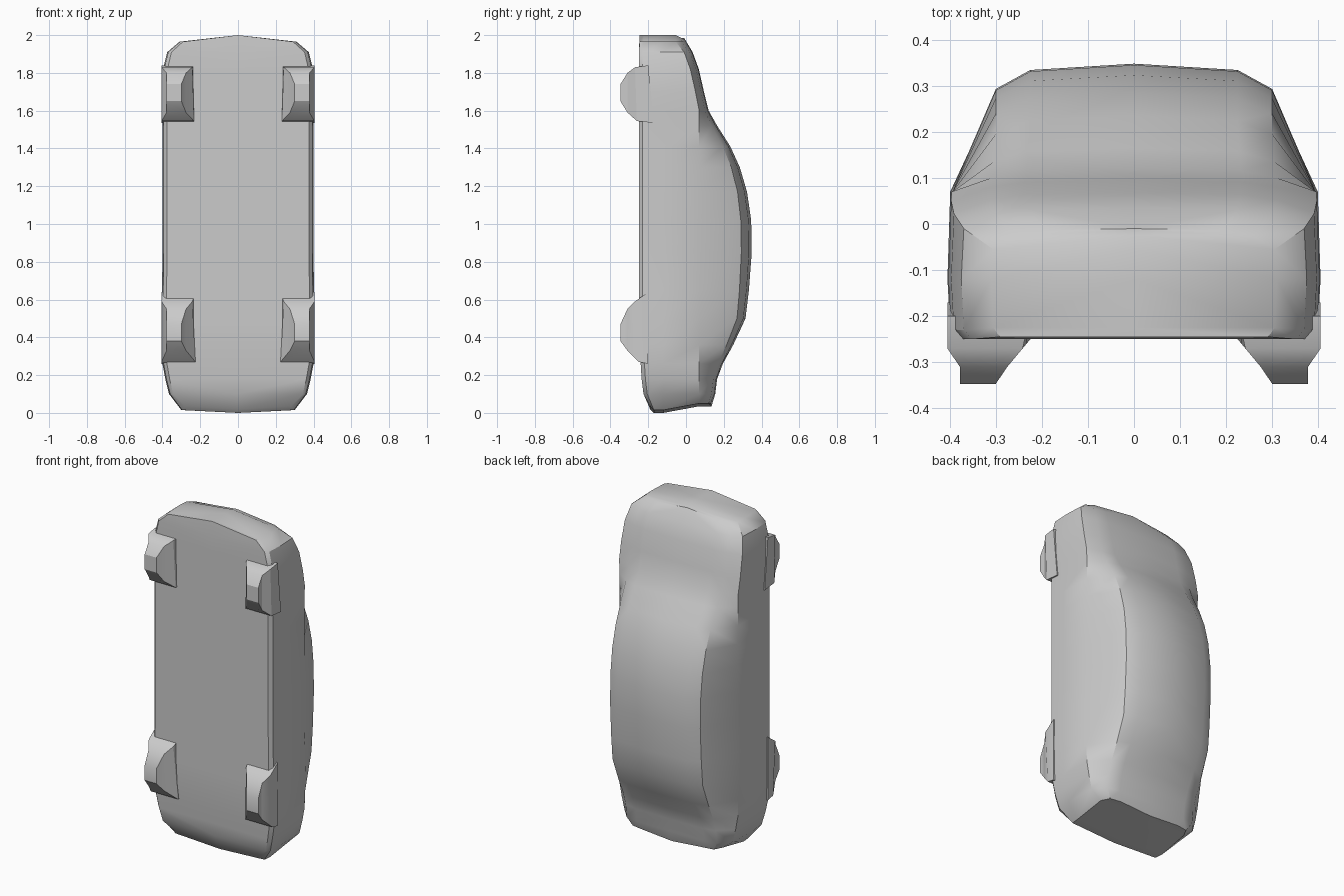
import bpy, bmesh, math

if "Cube" in bpy.data.objects:
    bpy.data.objects.remove(bpy.data.objects["Cube"])

grey = bpy.data.materials.new("body grey")
grey.diffuse_color = (0.6, 0.6, 0.6, 1)
grey.use_nodes = True
grey.node_tree.nodes["Principled BSDF"].inputs["Base Color"].default_value = grey.diffuse_color


def finish(name, bm, angle):
    bmesh.ops.remove_doubles(bm, verts=bm.verts, dist=1e-4)
    bmesh.ops.recalc_face_normals(bm, faces=bm.faces)
    me = bpy.data.meshes.new(name)
    bm.to_mesh(me)
    bm.free()
    me.materials.append(grey)
    ob = bpy.data.objects.new(name, me)
    bpy.context.collection.objects.link(ob)
    bpy.ops.object.select_all(action='DESELECT')
    ob.select_set(True)
    bpy.context.view_layer.objects.active = ob
    bpy.ops.object.shade_smooth_by_angle(angle=math.radians(angle))
    return ob


# Car body: stations from tail to nose
# z, underside y, top y, half width, roof half width, roof edge drop
stations = [
    (0.025, -0.19, 0.135, 0.30, 0.27, 0.015),
    (0.10, -0.225, 0.155, 0.365, 0.30, 0.02),
    (0.18, -0.235, 0.165, 0.385, 0.30, 0.02),
    (0.26, -0.24, 0.195, 0.40, 0.30, 0.025),
    (0.36, -0.25, 0.25, 0.403, 0.30, 0.035),
    (0.50, -0.25, 0.315, 0.405, 0.30, 0.045),
    (0.65, -0.25, 0.333, 0.402, 0.30, 0.05),
    (0.85, -0.25, 0.348, 0.40, 0.30, 0.055),
    (1.02, -0.25, 0.345, 0.40, 0.30, 0.055),
    (1.17, -0.25, 0.323, 0.40, 0.30, 0.05),
    (1.30, -0.25, 0.285, 0.40, 0.30, 0.045),
    (1.41, -0.25, 0.235, 0.40, 0.30, 0.04),
    (1.52, -0.25, 0.165, 0.40, 0.305, 0.03),
    (1.60, -0.25, 0.12, 0.402, 0.31, 0.02),
    (1.70, -0.25, 0.095, 0.403, 0.31, 0.015),
    (1.82, -0.25, 0.068, 0.397, 0.31, 0.015),
    (1.91, -0.25, 0.035, 0.375, 0.30, 0.015),
    (1.965, -0.245, -0.01, 0.31, 0.26, 0.015),
]


def half_section(yb, yt, w, rw, drop):
    belt = min(0.07, yt - 0.045)
    return [(0, yb), (w * 0.94, yb), (w * 0.985, yb + 0.02), (w, -0.12),
            (w * 0.985, belt), (rw, yt - drop), (rw * 0.75, yt - drop * 0.25),
            (0, yt)]


def tail_z(y):
    return 0.05 if y > 0 else (0.035 if y < -0.18 else 0.015)


bm = bmesh.new()
for s in (1, -1):
    rings = []
    for k, (z, *shape) in enumerate(stations):
        pts = half_section(*shape)
        rings.append([bm.verts.new((s * x, y, tail_z(y) if k == 0 else z))
                      for x, y in pts])
    for a, b in zip(rings, rings[1:]):
        for i in range(len(a) - 1):
            bm.faces.new((a[i], a[i + 1], b[i + 1], b[i]))
    # Bowed bumper faces closing both ends
    for ring, nose in ((rings[0], False), (rings[-1], True)):
        mids = []
        for v in ring:
            y = v.co.y
            z = (1.985 if y > -0.05 else 2.0) if nose else tail_z(y) - 0.015
            mids.append(bm.verts.new((0, y, z)))
        ring[0].co.z = mids[0].co.z
        ring[-1].co.z = mids[-1].co.z
        for i in range(len(ring) - 1):
            quad = [ring[i], ring[i + 1], mids[i + 1], mids[i]]
            if i == 0:
                quad = [ring[0], ring[1], mids[1]]
            elif i == len(ring) - 2:
                quad = [ring[i], ring[i + 1], mids[i]]
            bm.faces.new(quad)
finish("car_body", bm, 35)


# Wheels: outline (y, z) extruded across x with a slanted inner side
def inner_x(y):
    t = min(1, max(0, (-0.25 - y) / 0.09))
    return 0.225 + 0.075 * t


def outer_x(y):
    return 0.405 if y > -0.31 else 0.378


rear = [(-0.20, 0.26), (-0.25, 0.27), (-0.31, 0.33), (-0.347, 0.38),
        (-0.347, 0.47), (-0.31, 0.55), (-0.27, 0.59), (-0.20, 0.64)]
front = [(-0.17, 1.535), (-0.26, 1.545), (-0.31, 1.59), (-0.347, 1.65),
         (-0.347, 1.74), (-0.31, 1.80), (-0.27, 1.83), (-0.20, 1.84)]

for name, outline in (("rear_wheel", rear), ("front_wheel", front)):
    for side, s in (("right", 1), ("left", -1)):
        bm = bmesh.new()
        inn = [bm.verts.new((s * inner_x(y), y, z)) for y, z in outline]
        # outer edge bevelled toward the tread
        out = [bm.verts.new((s * outer_x(y), y, z)) for y, z in outline]
        n = len(outline)
        for i in range(n):
            j = (i + 1) % n
            bm.faces.new((inn[i], inn[j], out[j], out[i]))
        # side faces as strips between opposite outline points
        for ring in (inn, out):
            for i in range(n // 2 - 1):
                bm.faces.new((ring[i], ring[i + 1], ring[n - 2 - i], ring[n - 1 - i]))
        finish(f"{name}_{side}", bm, 30)
